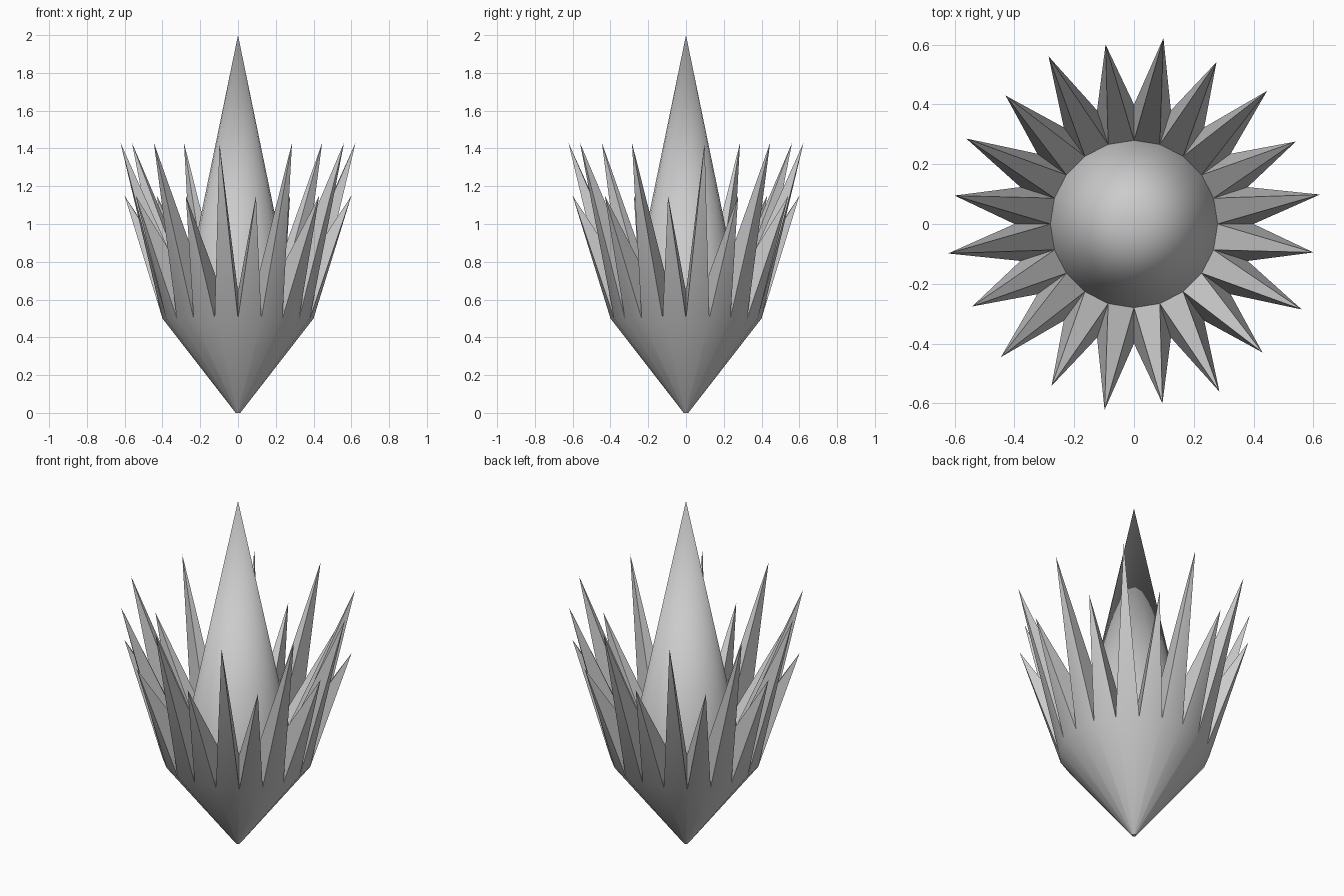
import bpy, bmesh
from math import sin, cos, pi

if "Cube" in bpy.data.objects:
    bpy.data.objects.remove(bpy.data.objects["Cube"])

N = 20  # sides, one spike per side


def polar(r, a, z):
    return (r * cos(a), r * sin(a), z)


bm = bmesh.new()


def ring(r, z):
    return [bm.verts.new(polar(r, 2 * pi * i / N, z)) for i in range(N)]


# lower cone, shoulder ring and central point
foot = ring(0.012, 0.0)
rim = ring(0.40, 0.50)
inner = ring(0.28, 0.64)
apex = bm.verts.new((0, 0, 2.0))
bm.faces.new(foot[::-1])

for i in range(N):
    j = (i + 1) % N
    bm.faces.new((foot[i], foot[j], rim[j], rim[i]))
    bm.faces.new((inner[i], inner[j], apex))
    # spike pulled out of the shoulder, alternating tall and short
    r, z = (0.63, 1.43) if i % 2 == 0 else (0.608, 1.15)
    tip = bm.verts.new(polar(r, 2 * pi * (i + 0.5) / N, z))
    base = (rim[i], rim[j], inner[j], inner[i])
    for k in range(4):
        bm.faces.new((base[k], base[(k + 1) % 4], tip))

bmesh.ops.recalc_face_normals(bm, faces=bm.faces)
mesh = bpy.data.meshes.new("spiked_bud")
bm.to_mesh(mesh)
bm.free()

obj = bpy.data.objects.new("spiked_bud", mesh)
bpy.context.collection.objects.link(obj)
bpy.context.view_layer.objects.active = obj
obj.select_set(True)
bpy.ops.object.shade_smooth_by_angle(angle=pi / 6)
